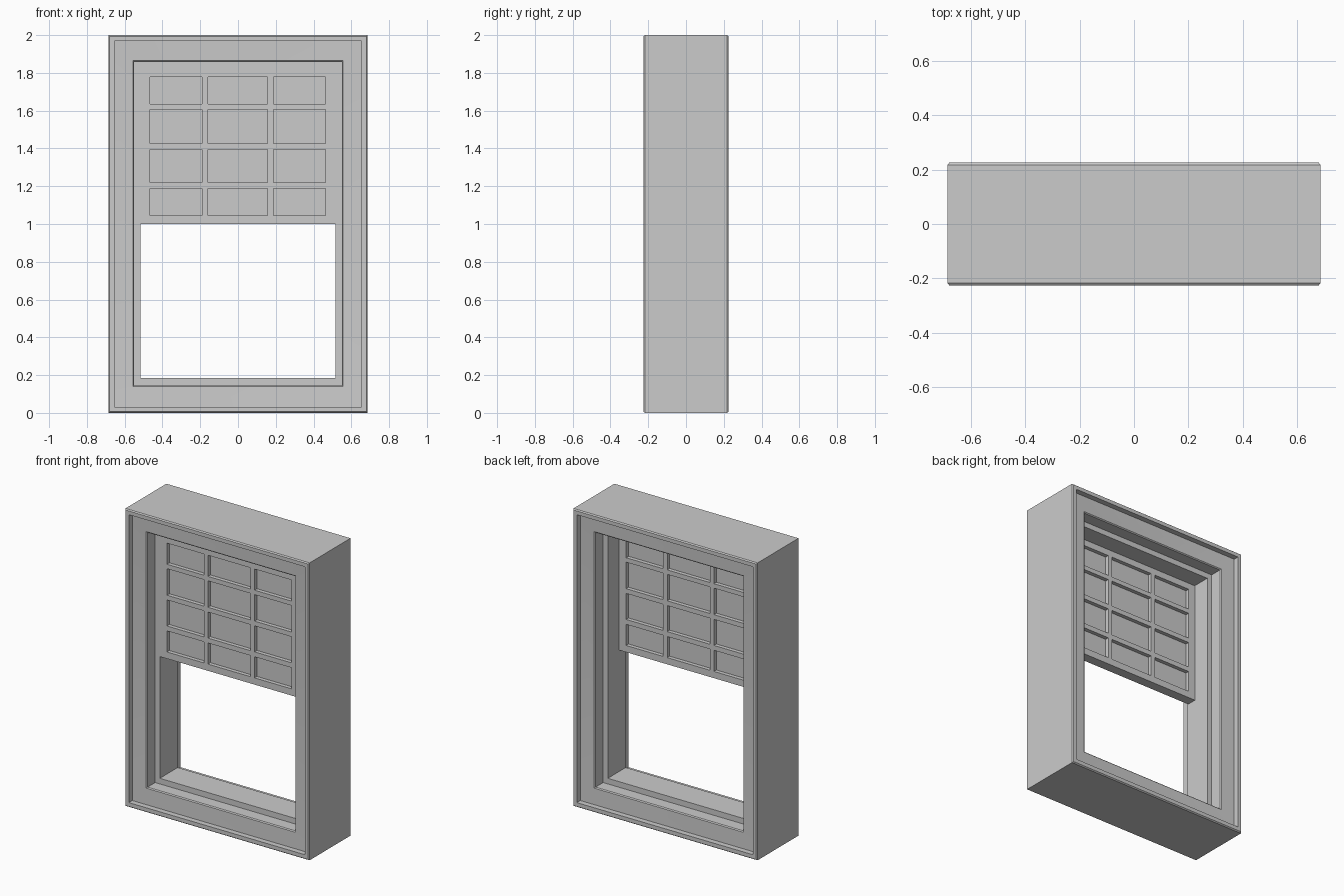
import bpy, bmesh

if "Cube" in bpy.data.objects:
    bpy.data.objects.remove(bpy.data.objects["Cube"])


def make_object(name, bm):
    mesh = bpy.data.meshes.new(name)
    bm.to_mesh(mesh)
    bm.free()
    obj = bpy.data.objects.new(name, mesh)
    bpy.context.collection.objects.link(obj)
    return obj


# Window frame: cross-section (inset from outer edge, y), swept round a rectangle
half = [(0.0, -0.217), (0.006, -0.225), (0.03, -0.225), (0.03, -0.188),
        (0.129, -0.181), (0.135, -0.175), (0.135, -0.095), (0.17, -0.095)]
profile = half + [(i, -y) for i, y in reversed(half)]

bm = bmesh.new()
loops = []
for inset, y in profile:
    x, z0, z1 = 0.685 - inset, inset * 1.08, 2.0 - inset * 1.05
    loops.append([bm.verts.new((cx, y, cz)) for cx, cz in
                  ((-x, z0), (x, z0), (x, z1), (-x, z1))])
for n, a in enumerate(loops):
    b = loops[(n + 1) % len(loops)]
    for k in range(4):
        j = (k + 1) % 4
        bm.faces.new((a[k], a[j], b[j], b[k]))
bmesh.ops.recalc_face_normals(bm, faces=bm.faces)
frame = make_object("window_frame", bm)
bpy.context.view_layer.objects.active = frame
frame.select_set(True)
bpy.ops.object.shade_smooth_by_angle()

# Sash grid lines: odd cells in both directions are panes, the rest are bars
XS = [-0.515, -0.465, -0.19, -0.16, 0.157, 0.187, 0.463, 0.515]
ZS = [1.0, 1.045, 1.187, 1.22, 1.395, 1.427, 1.605, 1.635, 1.777, 1.82]


def grid_part(name, panes, y, thickness):
    bm = bmesh.new()
    verts = [[bm.verts.new((x, y, z)) for z in ZS] for x in XS]
    for i in range(len(XS) - 1):
        for j in range(len(ZS) - 1):
            if (i % 2 == 1 and j % 2 == 1) == panes:
                bm.faces.new((verts[i][j], verts[i + 1][j],
                              verts[i + 1][j + 1], verts[i][j + 1]))
    loose = [v for v in bm.verts if not v.link_faces]
    bmesh.ops.delete(bm, geom=loose, context='VERTS')
    obj = make_object(name, bm)
    mod = obj.modifiers.new("thickness", 'SOLIDIFY')
    mod.thickness = thickness
    mod.offset = 0.0


# Upper sash with glazing bars, and its recessed panes
grid_part("upper_sash", False, -0.058, 0.066)
grid_part("glass_panes", True, -0.058, 0.014)
